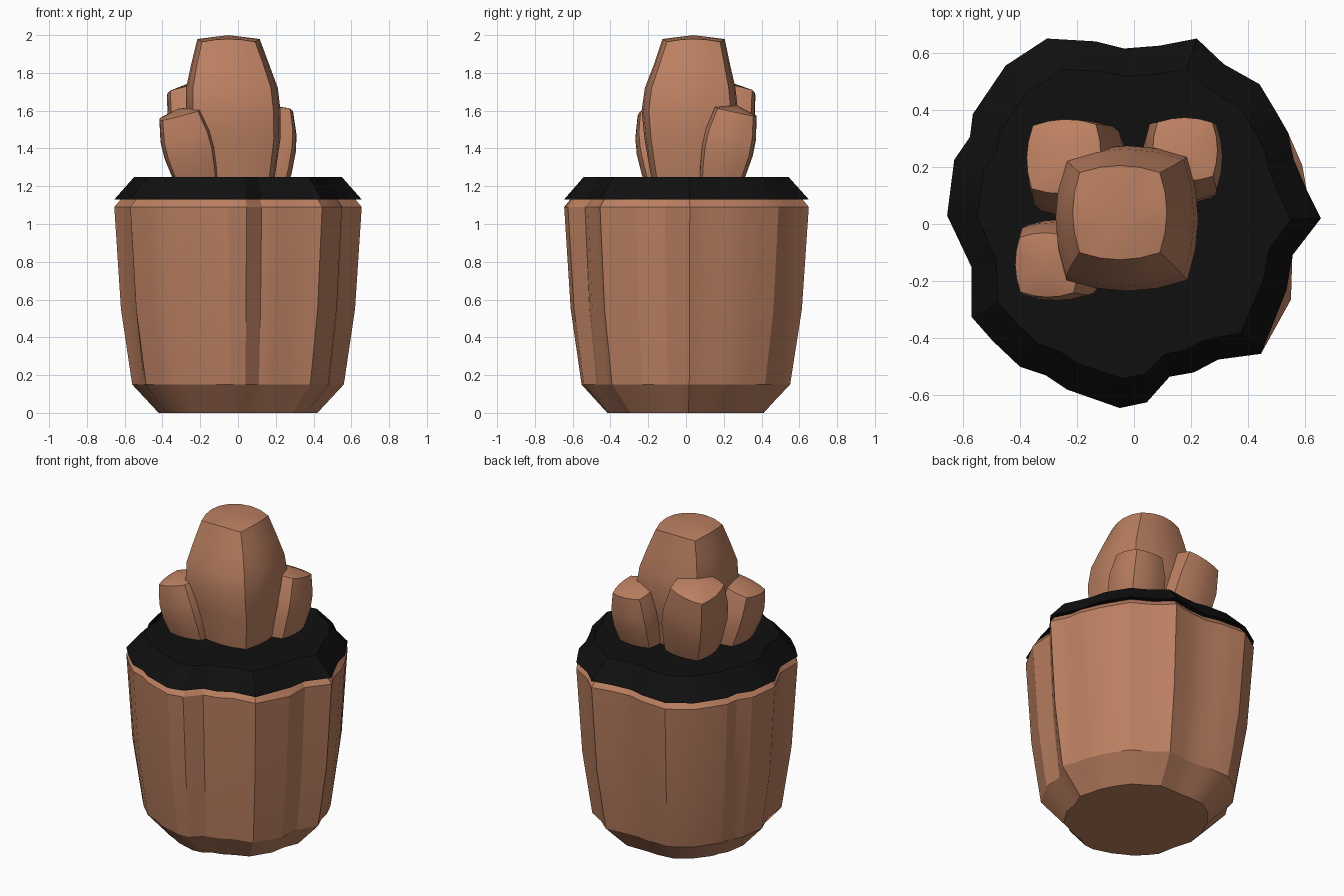
import bpy, bmesh, math
from mathutils import Vector, Matrix

if "Cube" in bpy.data.objects:
    bpy.data.objects.remove(bpy.data.objects["Cube"])


def material(name, col):
    m = bpy.data.materials.new(name)
    m.diffuse_color = (*col, 1)
    m.use_nodes = True
    m.node_tree.nodes["Principled BSDF"].inputs["Base Color"].default_value = m.diffuse_color
    return m


CLAY = material("brown_clay", (0.5, 0.215, 0.12))
SOIL = material("black_soil", (0.005, 0.005, 0.005))


def loft(name, rings, mat, cap_top=True, tip=None, angle=30):
    """Skin a stack of closed rings; optional domed tip."""
    bm = bmesh.new()
    vs = [[bm.verts.new(p) for p in r] for r in rings]
    n = len(vs[0])
    for a, b in zip(vs, vs[1:]):
        for i in range(n):
            j = (i + 1) % n
            bm.faces.new((a[i], a[j], b[j], b[i]))
    bm.faces.new(vs[0][::-1])
    if tip is not None:
        t = bm.verts.new(tip)
        for i in range(n):
            bm.faces.new((vs[-1][i], vs[-1][(i + 1) % n], t))
    elif cap_top:
        bm.faces.new(vs[-1])
    if cap_top:
        bmesh.ops.recalc_face_normals(bm, faces=bm.faces)
    me = bpy.data.meshes.new(name)
    bm.to_mesh(me)
    bm.free()
    me.materials.append(mat)
    ob = bpy.data.objects.new(name, me)
    bpy.context.collection.objects.link(ob)
    bpy.ops.object.select_all(action='DESELECT')
    ob.select_set(True)
    bpy.context.view_layer.objects.active = ob
    bpy.ops.object.shade_smooth_by_angle(angle=math.radians(angle))
    return ob


# Fluted outline of the pot, clockwise from the left tip
OUT = [(-.655, .03), (-.63, .225), (-.575, .305), (-.565, .385), (-.45, .555),
       (-.305, .65), (-.135, .64), (-.035, .615), (.09, .625), (.22, .65),
       (.315, .56), (.44, .49), (.5, .39), (.54, .32), (.56, .225), (.605, .12),
       (.655, .02), (.555, -.11), (.535, -.23), (.445, -.455), (.295, -.475),
       (.21, -.52), (.125, -.535), (.045, -.625), (-.05, -.645), (-.235, -.58),
       (-.31, -.53), (-.4, -.5), (-.495, -.41), (-.57, -.325), (-.57, -.15)][::-1]


def ring(outline, z, s, blend=0.0):
    """Outline scaled by s, eased towards a circle by blend."""
    pts = []
    for x, y in outline:
        r = math.hypot(x, y)
        k = s * (r + (0.6 - r) * blend) / r
        pts.append((x * k, y * k, z))
    return pts


# Pot body: chamfered foot, swelling wall, small chamfer under the soil
body = [{(.56, .225): (.59, .205), (.535, -.23): (.55, -.265)}.get(p, p) for p in OUT]
loft("pot_body", [ring(body, 0, .67, .5), ring(body, .15, .87, .2),
                  ring(body, .55, .95, .05), ring(body, 1.09, 1),
                  ring(body, 1.13, .95)], CLAY, angle=25)

# Soil: bevelled slab
loft("soil", [ring(OUT, 1.13, 1), ring(OUT, 1.25, .845, .1)], SOIL)


def bulged_square(hx, hy, seg=4, c=0.85):
    """Square with outward-bowed sides, unit reach at the side middles."""
    pts = []
    for k in range(4):
        rot = Matrix.Rotation(k * math.pi / 2, 2)
        for i in range(seg):
            u = -1 + 2 * i / seg
            p = rot @ Vector((1 - (1 - c) * u * u, c * u))
            pts.append((p.x * hx, p.y * hy))
    return pts


# Large upright crystal: sections are z, centre x, centre y, half x, half y
SECT = [(1.15, .01, .01, .17, .18), (1.25, .005, .01, .19, .195),
        (1.45, -.01, .015, .235, .235), (1.6, -.025, .02, .25, .255),
        (1.72, -.032, .022, .243, .24), (1.85, -.042, .032, .205, .2),
        (1.965, -.05, .04, .165, .165)]
loft("large_crystal",
     [[(cx + x, cy + y, z + (0.025 * (1 - (math.hypot(x / hx, y / hy) - .85) / .35)
                             if z > 1.9 else 0))
       for x, y in bulged_square(hx, hy)] for z, cx, cy, hx, hy in SECT],
     CLAY, tip=(-.05, .04, 2.0))


# Small crystals leaning outwards
def small_crystal(name, base, top, half):
    base, top = Vector(base), Vector(top)
    axis = top - base
    q = Vector((0, 0, 1)).rotation_difference(axis)
    L = axis.length
    rings = [[base + q @ Vector((x, y, t * L))
              for x, y in bulged_square(half * s, half * s)]
             for t, s in ((0, .75), (.25, .92), (.5, 1.03), (.7, 1.02), (.97, .84))]
    loft(name, rings, CLAY, tip=base + q @ Vector((0, 0, L * 1.04)))


small_crystal("front_left_crystal", (-.2, -.10, 1.17), (-.31, -.145, 1.595), .135)
small_crystal("back_left_crystal", (-.13, .13, 1.17), (-.25, .24, 1.725), .158)
small_crystal("back_right_crystal", (.155, .17, 1.17), (.18, .265, 1.61), .135)
